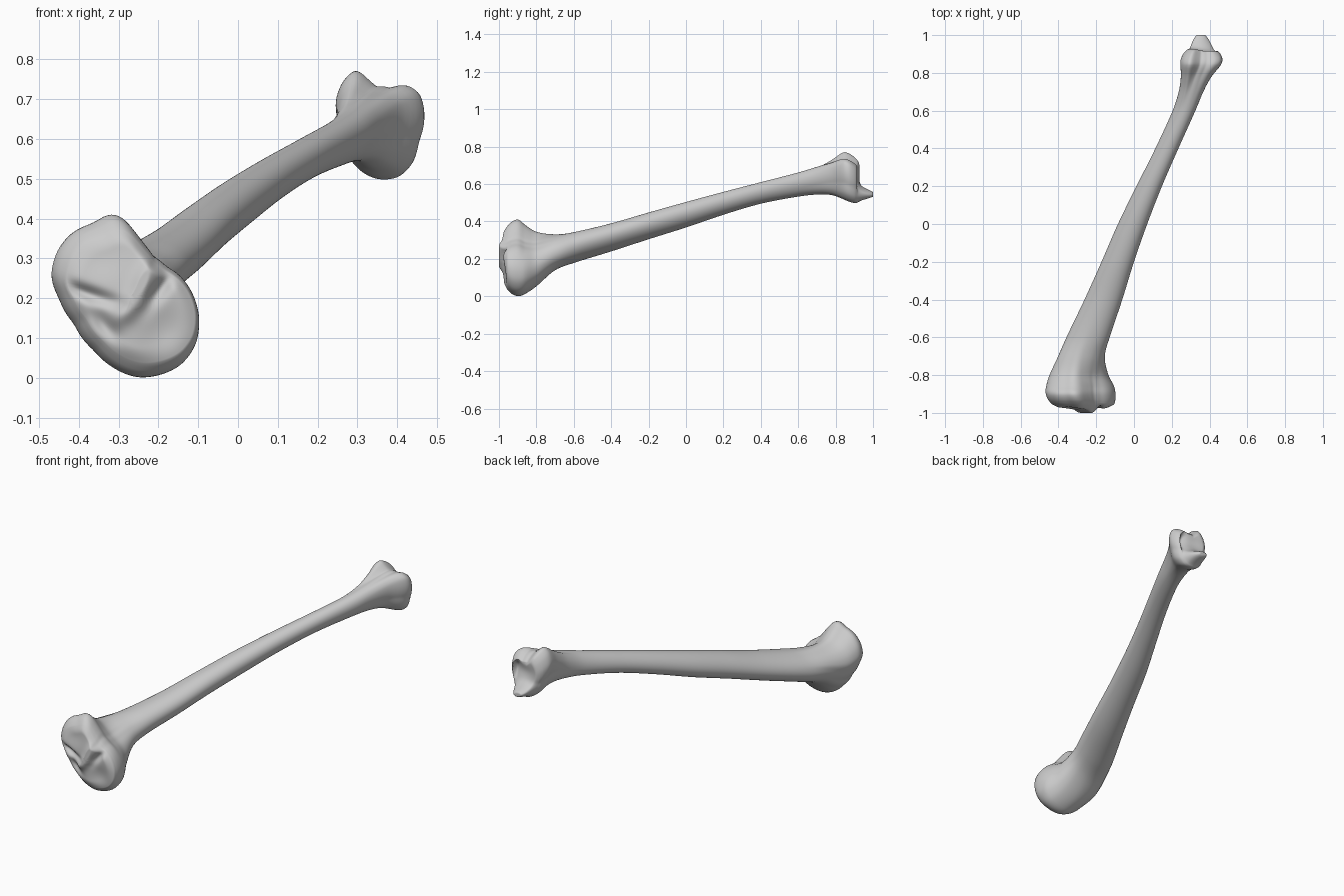
import bpy, bmesh, math

if "Cube" in bpy.data.objects:
    bpy.data.objects.remove(bpy.data.objects["Cube"])

N = 128          # points around each ring
CAP = 24         # rings on each end face

# Cross-section outlines (x, z) of the two ends
HEAD = [(-.47, .26), (-.455, .32), (-.42, .365), (-.36, .392), (-.335, .41), (-.315, .416),
        (-.29, .404), (-.262, .37), (-.24, .342), (-.215, .308), (-.18, .281), (-.14, .252),
        (-.118, .22), (-.097, .15), (-.105, .085), (-.14, .035), (-.19, .01), (-.25, .002),
        (-.31, .025), (-.36, .07), (-.41, .14), (-.45, .21)]
ANKLE = [(.245, .69), (.265, .745), (.30, .777), (.325, .75), (.35, .728), (.39, .725),
         (.43, .733), (.46, .712), (.469, .67), (.455, .59), (.44, .535), (.41, .505),
         (.37, .497), (.32, .508), (.285, .535), (.262, .61)]

# Stations along the bone: y, x min, x max, z min, z max, head blend, ankle blend
STATIONS = [
    (-.955, -.435, -.105, .035, .378, 1, 0),
    (-.93, -.457, -.098, .012, .403, 1, 0),
    (-.895, -.47, -.098, .001, .413, 1, 0),
    (-.86, -.468, -.104, .012, .385, .97, 0),
    (-.80, -.453, -.13, .05, .35, .8, 0),
    (-.70, -.41, -.147, .135, .337, .4, 0),
    (-.60, -.36, -.126, .177, .345, .1, 0),
    (-.40, -.262, -.062, .24, .39, 0, 0),
    (-.20, -.172, 0, .305, .448, 0, 0),
    (0, -.085, .07, .368, .504, 0, 0),
    (.20, .013, .148, .436, .558, 0, 0),
    (.40, .113, .235, .495, .61, 0, 0),
    (.60, .204, .325, .533, .663, 0, .05),
    (.70, .234, .367, .543, .70, 0, .3),
    (.78, .245, .41, .54, .74, 0, .7),
    (.84, .246, .458, .52, .775, 0, 1),
    (.87, .247, .468, .507, .77, 0, 1),
    (.90, .26, .458, .499, .75, 0, 1),
    (.915, .272, .445, .50, .735, 0, 1),
]


def polar(outline):
    """Radius for N angles, with the outline scaled to a unit box."""
    xs, zs = [p[0] for p in outline], [p[1] for p in outline]
    cx, cz = (min(xs) + max(xs)) / 2, (min(zs) + max(zs)) / 2
    a, b = (max(xs) - min(xs)) / 2, (max(zs) - min(zs)) / 2
    pts = sorted((math.atan2((z - cz) / b, (x - cx) / a),
                  math.hypot((z - cz) / b, (x - cx) / a)) for x, z in outline)
    tau = math.tau
    pts = [(pts[-1][0] - tau, pts[-1][1])] + pts + [(pts[0][0] + tau, pts[0][1])]
    r = []
    for i in range(N):
        t = -math.pi + tau * i / N
        for (t0, r0), (t1, r1) in zip(pts, pts[1:]):
            if t0 <= t <= t1:
                r.append(r0 + (r1 - r0) * (t - t0) / (t1 - t0))
                break
    for _ in range(4):
        r = [(r[i - 1] + 2 * r[i] + r[(i + 1) % N]) / 4 for i in range(N)]
    return r


def slope(k, c):
    lo, hi = STATIONS[max(k - 1, 0)], STATIONS[min(k + 1, len(STATIONS) - 1)]
    return (hi[c] - lo[c]) / (hi[0] - lo[0])


def station(k, u):
    """Smooth cubic interpolation between stations k and k + 1."""
    p, q = STATIONS[k], STATIONS[k + 1]
    h = q[0] - p[0]
    out = [p[0] + u * h]
    for c in range(1, 7):
        out.append((2*u**3 - 3*u*u + 1) * p[c] + (u**3 - 2*u*u + u) * h * slope(k, c)
                   + (3*u*u - 2*u**3) * q[c] + (u**3 - u*u) * h * slope(k + 1, c))
    return out


def bump(x, z, cx, cz, sx, sz, deg=0):
    t = math.radians(deg)
    u = (x - cx) * math.cos(t) + (z - cz) * math.sin(t)
    v = -(x - cx) * math.sin(t) + (z - cz) * math.cos(t)
    return math.exp(-(u / sx) ** 2 - (v / sz) ** 2)


def head_face(x, z):
    """Knee surface: two shallow dishes, a central ridge and grooves."""
    y = -.968 - .018 * bump(x, z, -.26, .23, .14, .17)
    y += .010 * bump(x, z, -.35, .305, .07, .055)
    y += .016 * bump(x, z, -.185, .115, .06, .07)
    y -= .018 * bump(x, z, -.235, .25, .07, .025, 65)
    y -= .018 * bump(x, z, -.28, .17, .05, .025, 45)
    y += .026 * bump(x, z, -.39, .215, .09, .018, -18)
    y += .026 * bump(x, z, -.335, .13, .05, .025, -50)
    y += .022 * bump(x, z, -.19, .23, .06, .018, 55)
    return max(y, -1.0)


def ankle_face(x, z):
    """Ankle surface: hollow facet with the inner ankle spur."""
    y = .932 - .018 * bump(x, z, .375, .645, .07, .05)
    y += .08 * bump(x, z, .355, .545, .06, .032, -8)
    y -= .045 * bump(x, z, .455, .65, .05, .11)
    y -= .015 * bump(x, z, .36, .73, .035, .035)
    return min(y, 1.0)


head_r, ankle_r = polar(HEAD), polar(ANKLE)
RHO = .28        # diagonal lean of the shaft's oval


def ring_points(s):
    y, x0, x1, z0, z1, wh, wa = s
    pts = []
    for i in range(N):
        t = -math.pi + math.tau * i / N
        c, d = math.cos(t), math.sin(t)
        oval = math.sqrt((1 - RHO**2) / (1 - 2 * RHO * c * d))
        r = oval * (1 - wh - wa) + head_r[i] * wh + ankle_r[i] * wa
        pts.append(((x0 + x1) / 2 + r * c * (x1 - x0) / 2, y,
                    (z0 + z1) / 2 + r * d * (z1 - z0) / 2))
    return pts


bm = bmesh.new()


def bridge(a, b):
    for i in range(N):
        j = (i + 1) % N
        bm.faces.new((a[i], a[j], b[j], b[i]))


# Shaft and flared ends
rings = []
for k in range(len(STATIONS) - 1):
    steps = max(3, round((STATIONS[k + 1][0] - STATIONS[k][0]) / .015))
    for n in range(steps):
        rings.append(ring_points(station(k, n / steps)))
rings.append(ring_points(STATIONS[-1]))
loops = [[bm.verts.new(p) for p in ring] for ring in rings]
for a, b in zip(loops, loops[1:]):
    bridge(a, b)


# Joint surfaces closing both ends
def cap(loop, cx, cz, face, soft):
    prev, ye = loop, loop[0].co.y
    for n in range(1, CAP):
        s = 1 - (n / CAP) ** 1.2
        m = math.sin(min(1, (1 - s) / soft) * math.pi / 2)
        new = []
        for v in loop:
            x, z = cx + (v.co.x - cx) * s, cz + (v.co.z - cz) * s
            new.append(bm.verts.new((x, ye + (face(x, z) - ye) * m, z)))
        bridge(prev, new)
        prev = new
    tip = bm.verts.new((cx, face(cx, cz), cz))
    for i in range(N):
        bm.faces.new((prev[i], prev[(i + 1) % N], tip))


cap(loops[0], -.27, .205, head_face, .25)
cap(loops[-1], .36, .62, ankle_face, .3)

bmesh.ops.recalc_face_normals(bm, faces=bm.faces)
for f in bm.faces:
    f.smooth = True
mesh = bpy.data.meshes.new("shin_bone")
bm.to_mesh(mesh)
bm.free()
bone = bpy.data.objects.new("shin_bone", mesh)
bpy.context.collection.objects.link(bone)
